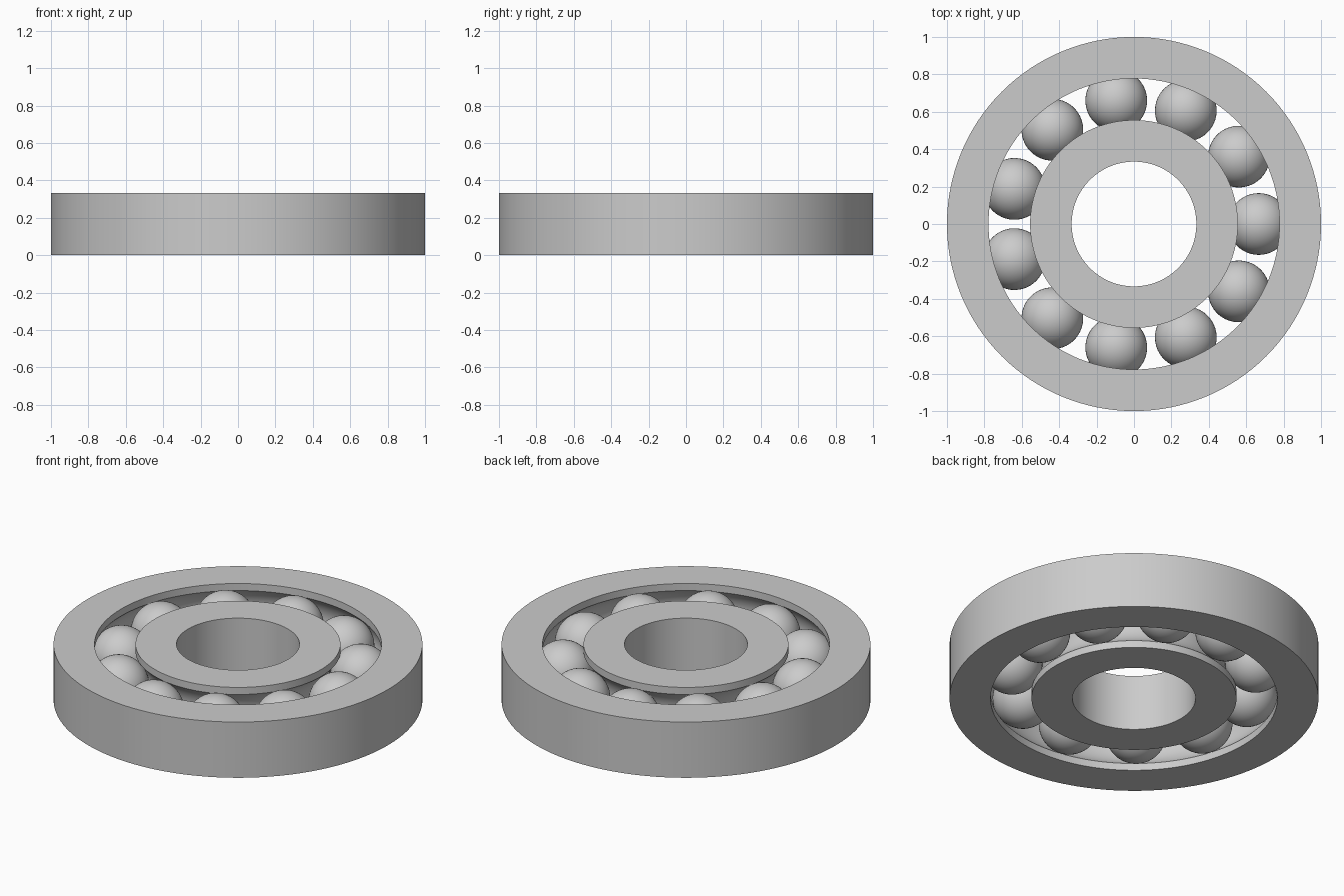
import bpy, bmesh, math

if "Cube" in bpy.data.objects:
    bpy.data.objects.remove(bpy.data.objects["Cube"])

H = 1 / 3            # bearing height
PITCH = 2 / 3        # radius of the ball circle
GROOVE = 1 / 6       # groove radius
BALLS = 11


def finish(bm, name):
    me = bpy.data.meshes.new(name)
    bm.to_mesh(me)
    bm.free()
    ob = bpy.data.objects.new(name, me)
    bpy.context.collection.objects.link(ob)
    bpy.ops.object.select_all(action='DESELECT')
    ob.select_set(True)
    bpy.context.view_layer.objects.active = ob
    bpy.ops.object.shade_smooth_by_angle(angle=math.radians(30))
    return ob


def race(name, wall, lip, segments=128, steps=20):
    """Spin a ring with a plain wall and a ball groove on its lip side."""
    side = 1 if lip > PITCH else -1
    half = math.acos(abs(lip - PITCH) / GROOVE)
    profile = [(wall, 0), (lip, 0)]
    for i in range(steps + 1):
        a = -half + 2 * half * i / steps
        profile.append((PITCH + side * GROOVE * math.cos(a), H / 2 + GROOVE * math.sin(a)))
    profile += [(lip, H), (wall, H)]
    bm = bmesh.new()
    rings = []
    for s in range(segments):
        t = 2 * math.pi * s / segments
        rings.append([bm.verts.new((r * math.cos(t), r * math.sin(t), z)) for r, z in profile])
    n = len(profile)
    for s in range(segments):
        a, b = rings[s], rings[(s + 1) % segments]
        for i in range(n):
            j = (i + 1) % n
            bm.faces.new((a[i], b[i], b[j], a[j]))
    bmesh.ops.recalc_face_normals(bm, faces=bm.faces)
    return finish(bm, name)


# Outer and inner rings
race("outer_ring", 1.0, 7 / 9)
race("inner_ring", 1 / 3, 5 / 9)

# Balls, evenly spaced, first one on +x
for k in range(BALLS):
    bm = bmesh.new()
    bmesh.ops.create_uvsphere(bm, u_segments=48, v_segments=24, radius=0.165)
    ball = finish(bm, f"ball_{k + 1}")
    t = 2 * math.pi * k / BALLS
    ball.location = (PITCH * math.cos(t), PITCH * math.sin(t), H / 2)
    ball.rotation_euler.z = t
